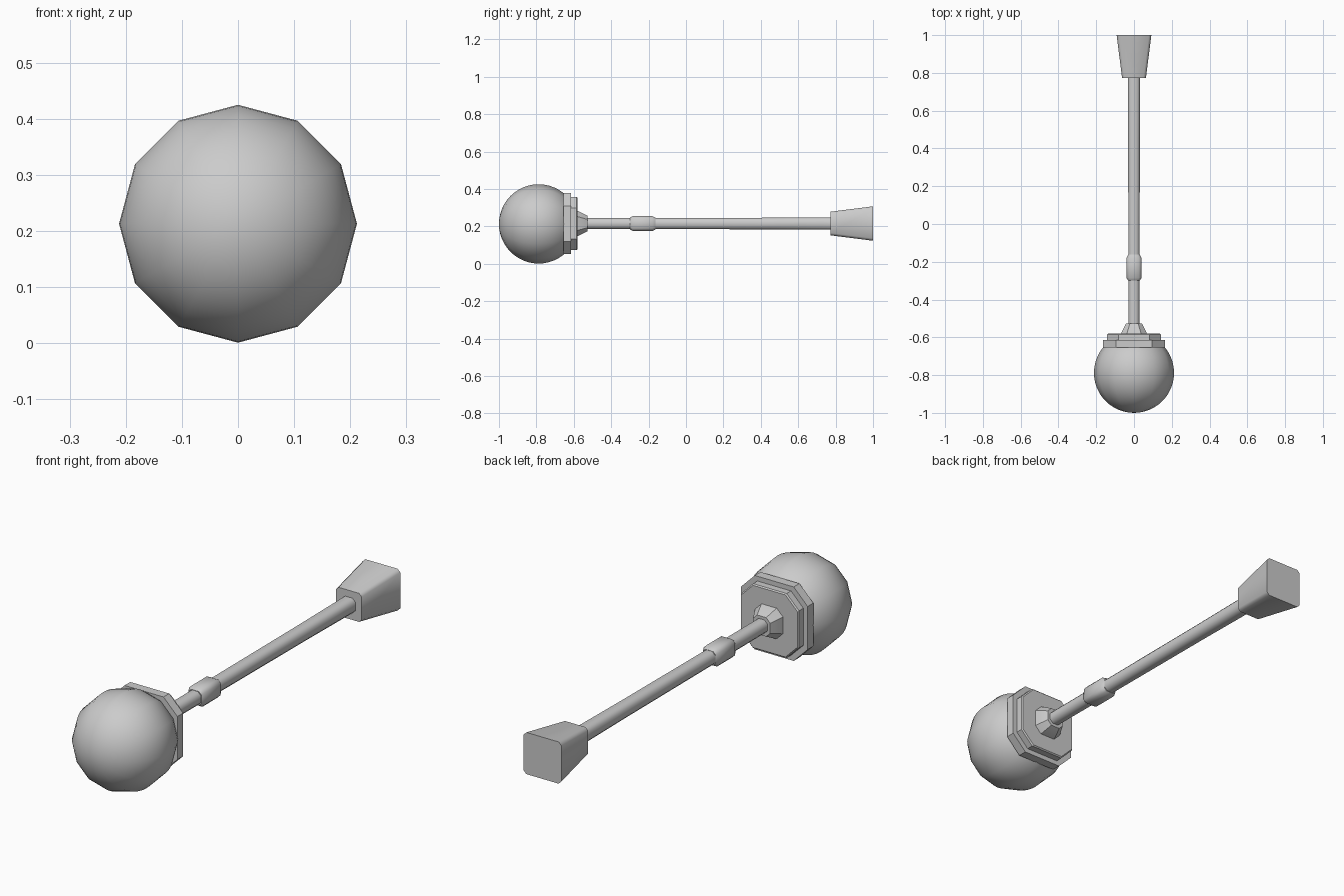
import bpy
import bmesh
from math import radians
from mathutils import Matrix

if "Cube" in bpy.data.objects:
    bpy.data.objects.remove(bpy.data.objects["Cube"])

AXIS_Z = 0.215


def finish(bm, name, angle):
    bmesh.ops.recalc_face_normals(bm, faces=bm.faces)
    mesh = bpy.data.meshes.new(name)
    bm.to_mesh(mesh)
    bm.free()
    obj = bpy.data.objects.new(name, mesh)
    bpy.context.collection.objects.link(obj)
    bpy.ops.object.select_all(action='DESELECT')
    obj.select_set(True)
    bpy.context.view_layer.objects.active = obj
    bpy.ops.object.shade_smooth_by_angle(angle=radians(angle))
    return obj


def loft(name, sections, angle=30):
    """Chamfered-square sections (y, half width, chamfer) joined along y."""
    bm = bmesh.new()
    rings = []
    for y, h, c in sections:
        f = h - c
        outline = [(h, -f), (h, f), (f, h), (-f, h),
                   (-h, f), (-h, -f), (-f, -h), (f, -h)]
        rings.append([bm.verts.new((x, y, AXIS_Z + z)) for x, z in outline])
    for a, b in zip(rings, rings[1:]):
        for i in range(8):
            j = (i + 1) % 8
            bm.faces.new((a[i], a[j], b[j], b[i]))
    bm.faces.new(rings[0])
    bm.faces.new(rings[-1])
    return finish(bm, name, angle)


# Round head, twelve-sided about the long axis
bm = bmesh.new()
place = Matrix.Translation((0, -0.788, 0.213)) @ Matrix.Rotation(radians(90), 4, 'X')
bmesh.ops.create_uvsphere(bm, u_segments=12, v_segments=24, radius=0.212, matrix=place)
finish(bm, "ball_head", 40)

# Stepped collar behind the head
loft("collar_large", [(-0.655, 0.163, 0.068), (-0.615, 0.163, 0.068)])
loft("collar_small", [(-0.62, 0.142, 0.06), (-0.585, 0.142, 0.06), (-0.58, 0.137, 0.058)])
loft("collar_neck", [(-0.585, 0.068, 0.03), (-0.575, 0.066, 0.03), (-0.527, 0.042, 0.02)])

# Handle shaft, slightly thicker towards the base
loft("shaft", [(-0.56, 0.029, 0.015), (0.45, 0.031, 0.015), (0.79, 0.033, 0.015)], 50)

# Sleeve on the shaft
loft("sleeve", [(-0.3, 0.031, 0.012), (-0.285, 0.04, 0.014),
                (-0.18, 0.04, 0.014), (-0.162, 0.031, 0.012)], 50)

# Flared end piece
loft("flared_end", [(0.772, 0.063, 0.013), (1.0, 0.092, 0.013)], 50)
